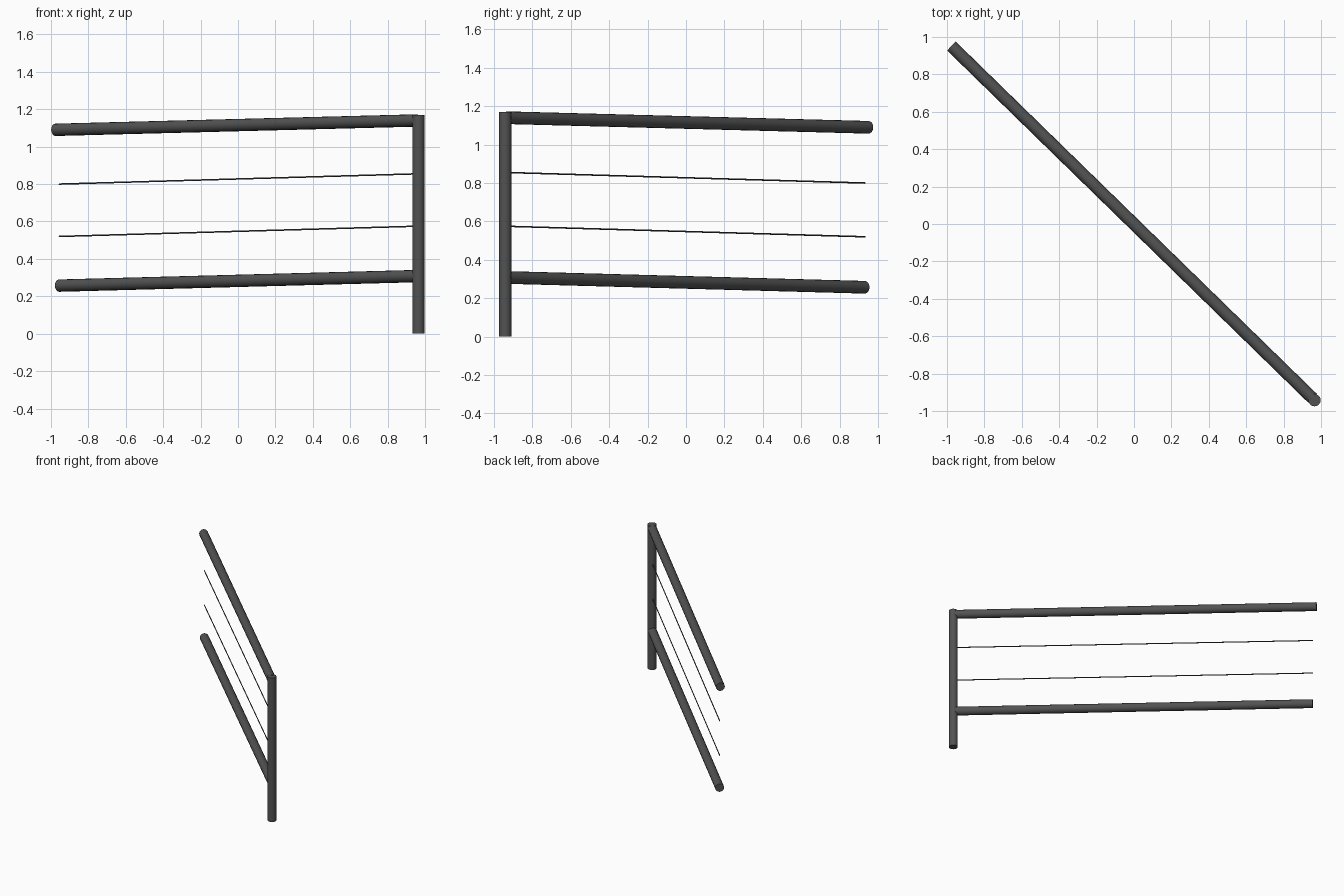
import bpy
from mathutils import Vector

cube = bpy.data.objects.get("Cube")
if cube:
    bpy.data.objects.remove(cube, do_unlink=True)

# Dark painted steel
steel = bpy.data.materials.new("dark_grey_steel")
steel.use_nodes = True
colour = (0.085, 0.085, 0.085, 1)
steel.diffuse_color = colour
steel.node_tree.nodes["Principled BSDF"].inputs["Base Color"].default_value = colour


def bar(name, start, end, radius, sides):
    """Round bar running between two points."""
    start, end = Vector(start), Vector(end)
    axis = end - start
    bpy.ops.mesh.primitive_cylinder_add(
        vertices=sides, radius=radius, depth=axis.length,
        location=(start + end) / 2,
        rotation=axis.to_track_quat("Z", "Y").to_euler())
    obj = bpy.context.object
    obj.name = name
    obj.data.materials.append(steel)
    bpy.ops.object.shade_smooth_by_angle()
    return obj


POST_X, POST_Y = 0.965, -0.942
RADIUS = 0.033

# Upright post
bar("post", (POST_X, POST_Y, 0), (POST_X, POST_Y, 1.17), RADIUS, 16)

# Sloping rails, from the post to the free end
bar("top_rail", (POST_X - 0.01, POST_Y + 0.01, 1.14), (-0.976, 0.951, 1.09), RADIUS, 16)
bar("bottom_rail", (POST_X - 0.01, POST_Y + 0.01, 0.308), (-0.956, 0.932, 0.257), RADIUS, 16)

# Thin wires between the rails
for name, height in (("upper_wire", 0.80), ("lower_wire", 0.52)):
    bar(name, (POST_X, POST_Y, height + 0.055), (-0.956, 0.932, height), 0.004, 8)
